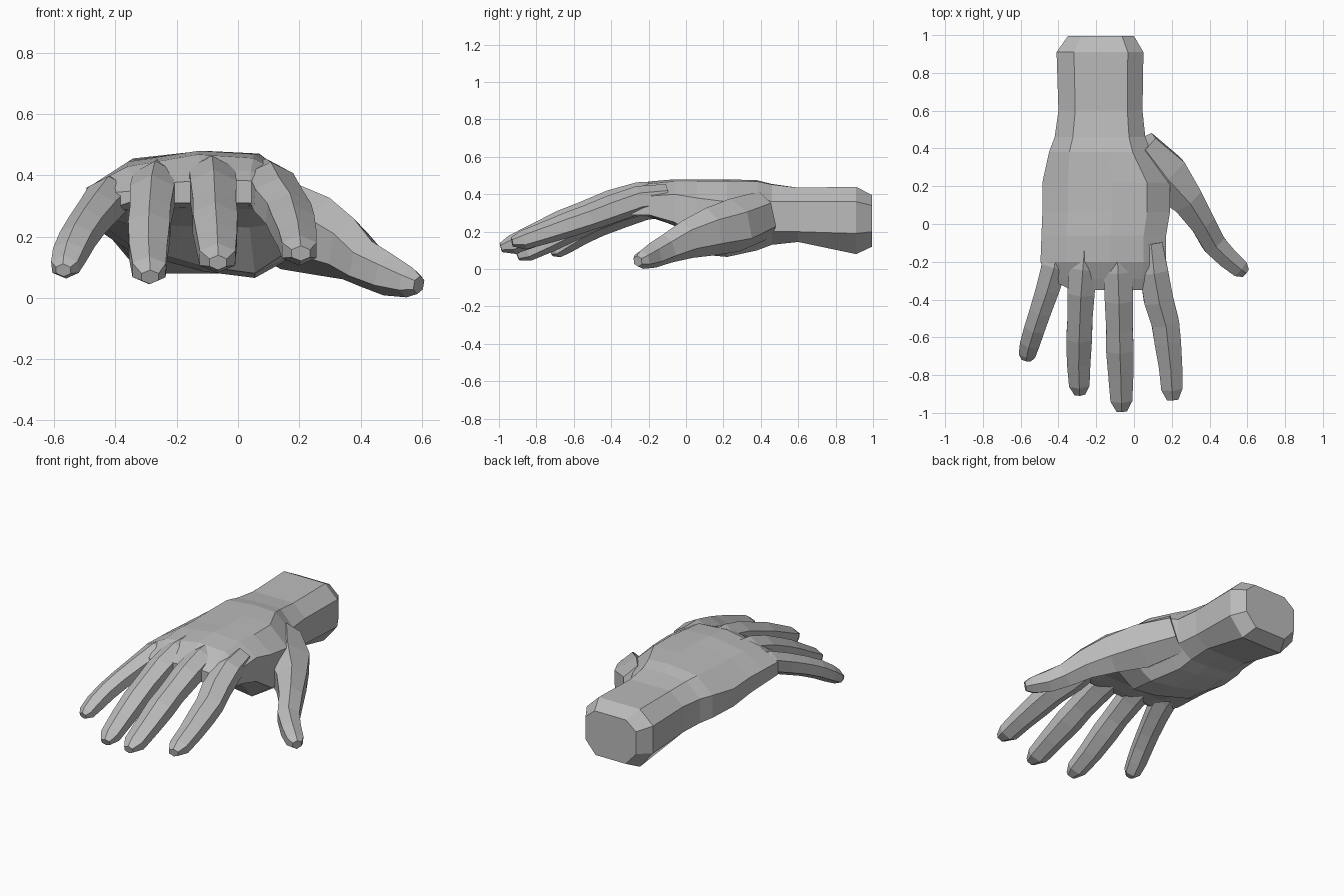
import bpy, bmesh, math
from mathutils import Vector

skin = bpy.data.materials.new("plain_grey")
skin.diffuse_color = (0.5, 0.5, 0.5, 1)


def loft(name, rings):
    """Skin a list of equal-length point rings and cap both ends."""
    bm = bmesh.new()
    loops = [[bm.verts.new(p) for p in ring] for ring in rings]
    n = len(loops[0])
    for a, b in zip(loops, loops[1:]):
        for i in range(n):
            j = (i + 1) % n
            bm.faces.new((a[i], a[j], b[j], b[i]))
    bm.faces.new(loops[0])
    bm.faces.new(loops[-1])
    bmesh.ops.recalc_face_normals(bm, faces=bm.faces)
    mesh = bpy.data.meshes.new(name)
    bm.to_mesh(mesh)
    bm.free()
    mesh.materials.append(skin)
    obj = bpy.data.objects.new(name, mesh)
    bpy.context.collection.objects.link(obj)
    return obj


def palm_ring(y, xl, xr, top, drop, lhi, llo, rhi, rlo, botl, botr):
    """Rounded cross-section of the wrist and palm."""
    w = xr - xl
    mid = xl + w * 0.55
    pts = [(xl, llo), (xl, lhi), (xl + w * 0.2, top - drop), (mid, top),
           (xr - w * 0.18, top - drop * 0.3), (xr, rhi), (xr, rlo),
           (xr - w * 0.2, botr), (mid, botl * 0.25 + botr * 0.75), (xl + w * 0.2, botl)]
    return [(x, y, z) for x, z in pts]


def digit(name, path, sides=6):
    """Tapered tube; path points are x, y, z, half width, half height."""
    pts = [Vector(p[:3]) for p in path]
    rings = []
    for i, (c, p) in enumerate(zip(pts, path)):
        t = (pts[min(i + 1, len(pts) - 1)] - pts[max(i - 1, 0)]).normalized()
        side = t.cross(Vector((0, 0, 1))).normalized()
        up = side.cross(t)
        w = p[3] / math.cos(math.pi / 6)
        angles = [math.pi / 2 + math.tau * k / sides for k in range(sides)]
        rings.append([c + side * w * math.cos(a) + up * p[4] * math.sin(a) for a in angles])
    return loft(name, rings)


# Wrist, back of hand, heel of palm and knuckle edge
palm = [
    (0.995, -.35, .00, .395, 0, .34, .20, .34, .20, .12, .12),
    (0.91, -.41, .05, .44, 0, .36, .19, .36, .19, .08, .08),
    (0.60, -.40, .045, .435, 0, .36, .20, .36, .20, .145, .145),
    (0.46, -.42, .06, .455, .01, .36, .21, .36, .20, .15, .13),
    (0.38, -.45, .09, .475, .02, .36, .22, .39, .18, .15, .10),
    (0.22, -.485, .19, .48, .03, .35, .24, .36, .14, .15, .065),
    (0.06, -.485, .19, .48, .035, .36, .26, .38, .17, .17, .08),
    (-.06, -.49, .17, .48, .035, .36, .27, .40, .25, .24, .23),
    (-.20, -.495, .17, .468, .04, .36, .28, .39, .29, .28, .29),
    (-.29, -.45, .15, .425, .04, .34, .28, .38, .29, .29, .30),
    (-.35, -.33, .12, .385, .01, .35, .32, .36, .31, .31, .31),
]
loft("palm_and_wrist", [palm_ring(*s) for s in palm])

# Four fingers, curling down from the knuckles
digit("index_finger", [
    (.09, -.10, .385, .06, .07), (.105, -.25, .37, .075, .075),
    (.13, -.40, .32, .078, .075), (.165, -.52, .275, .073, .07),
    (.178, -.62, .24, .07, .068), (.193, -.75, .195, .062, .06),
    (.20, -.87, .155, .056, .052), (.205, -.93, .145, .03, .025)])
digit("middle_finger", [
    (-.09, -.10, .40, .06, .07), (-.085, -.25, .385, .075, .08),
    (-.08, -.40, .345, .075, .078), (-.077, -.55, .29, .07, .07),
    (-.075, -.66, .245, .073, .072), (-.07, -.80, .185, .066, .062),
    (-.067, -.93, .13, .058, .052), (-.065, -.99, .115, .028, .025)])
digit("ring_finger", [
    (-.26, -.10, .385, .06, .07), (-.27, -.23, .37, .072, .078),
    (-.28, -.36, .33, .072, .075), (-.286, -.50, .27, .066, .068),
    (-.29, -.60, .22, .068, .068), (-.293, -.73, .15, .062, .06),
    (-.29, -.85, .09, .054, .05), (-.287, -.90, .068, .028, .025)])
digit("little_finger", [
    (-.40, -.08, .34, .055, .06), (-.42, -.22, .33, .068, .068),
    (-.455, -.34, .285, .062, .065), (-.495, -.46, .235, .057, .06),
    (-.525, -.55, .19, .055, .057), (-.55, -.63, .14, .052, .052),
    (-.565, -.69, .10, .044, .042), (-.57, -.72, .09, .024, .022)])

# Thumb, broad at its root and tapering outwards
digit("thumb", [
    (.04, .42, .29, .08, .13), (.16, .26, .235, .125, .145),
    (.28, .13, .20, .085, .13), (.36, .01, .16, .066, .105),
    (.42, -.10, .11, .062, .08), (.49, -.175, .075, .055, .07),
    (.56, -.235, .05, .048, .05), (.59, -.258, .042, .026, .03)])
